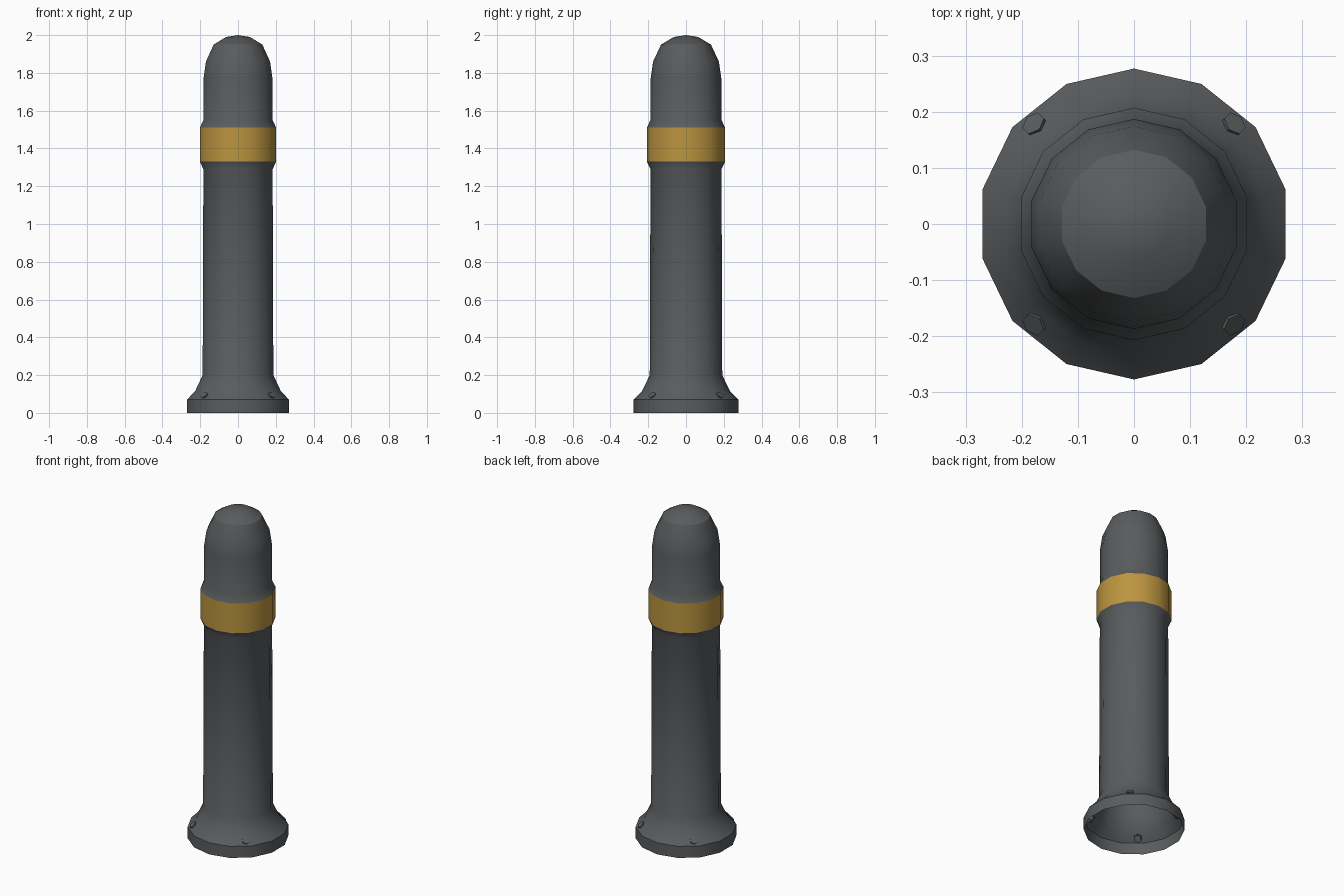
import bpy, bmesh, math
from mathutils import Matrix, Vector

if "Cube" in bpy.data.objects:
    bpy.data.objects.remove(bpy.data.objects["Cube"])

SIDES = 14


def material(name, rgb):
    m = bpy.data.materials.new(name)
    m.diffuse_color = (*rgb, 1)
    m.use_nodes = True
    m.node_tree.nodes["Principled BSDF"].inputs["Base Color"].default_value = m.diffuse_color
    return m


dark = material("dark_paint", (0.1, 0.107, 0.112))
gold = material("gold_paint", (0.5, 0.3, 0.05))


def finish(name, bm, mat, smooth=None):
    bmesh.ops.recalc_face_normals(bm, faces=bm.faces)
    me = bpy.data.meshes.new(name)
    bm.to_mesh(me)
    bm.free()
    me.materials.append(mat)
    ob = bpy.data.objects.new(name, me)
    bpy.context.collection.objects.link(ob)
    if smooth:
        bpy.ops.object.select_all(action='DESELECT')
        ob.select_set(True)
        bpy.context.view_layer.objects.active = ob
        bpy.ops.object.shade_smooth_by_angle(angle=math.radians(smooth))
    return ob


def lathe(name, profile, mat, cap=False):
    """Revolve (radius, z) points into an open shell, one vertex on +y."""
    bm = bmesh.new()
    rings = []
    for r, z in profile:
        ring = []
        for i in range(SIDES):
            a = math.pi / 2 + i * math.tau / SIDES
            ring.append(bm.verts.new((r * math.cos(a), r * math.sin(a), z)))
        rings.append(ring)
    for lo, hi in zip(rings, rings[1:]):
        for i in range(SIDES):
            j = (i + 1) % SIDES
            bm.faces.new((lo[i], lo[j], hi[j], hi[i]))
    if cap:
        tip = bm.verts.new((0, 0, cap))
        for i in range(SIDES):
            bm.faces.new((rings[-1][i], rings[-1][(i + 1) % SIDES], tip))
    return finish(name, bm, mat, 32)


# Hollow base flange flaring into the post, open underneath
lathe("post_base", [(0.277, 0), (0.277, 0.07), (0.233, 0.115), (0.192, 0.2),
                    (0.188, 1.29), (0.207, 1.33)], dark)

# Raised coloured band
lathe("band", [(0.207, 1.33), (0.207, 1.51)], gold)

# Upper post with rounded top
lathe("domed_top", [(0.207, 1.51), (0.188, 1.55), (0.187, 1.77), (0.174, 1.86),
                    (0.132, 1.95), (0.065, 1.99)], dark, cap=2.0)

# Four bolts through the sloped flange
for k in range(4):
    a = math.pi / 4 + k * math.pi / 2
    axis = Vector((math.cos(a), math.sin(a), 1)).normalized()
    centre = Vector((0.25 * math.cos(a), 0.25 * math.sin(a), 0.0925)) - axis * 0.012
    bm = bmesh.new()
    bmesh.ops.create_cone(bm, cap_ends=True, segments=6, radius1=0.022,
                          radius2=0.022, depth=0.036,
                          matrix=Matrix.Translation(centre)
                          @ axis.to_track_quat('Z', 'Y').to_matrix().to_4x4())
    finish(f"bolt_{k + 1}", bm, dark)
